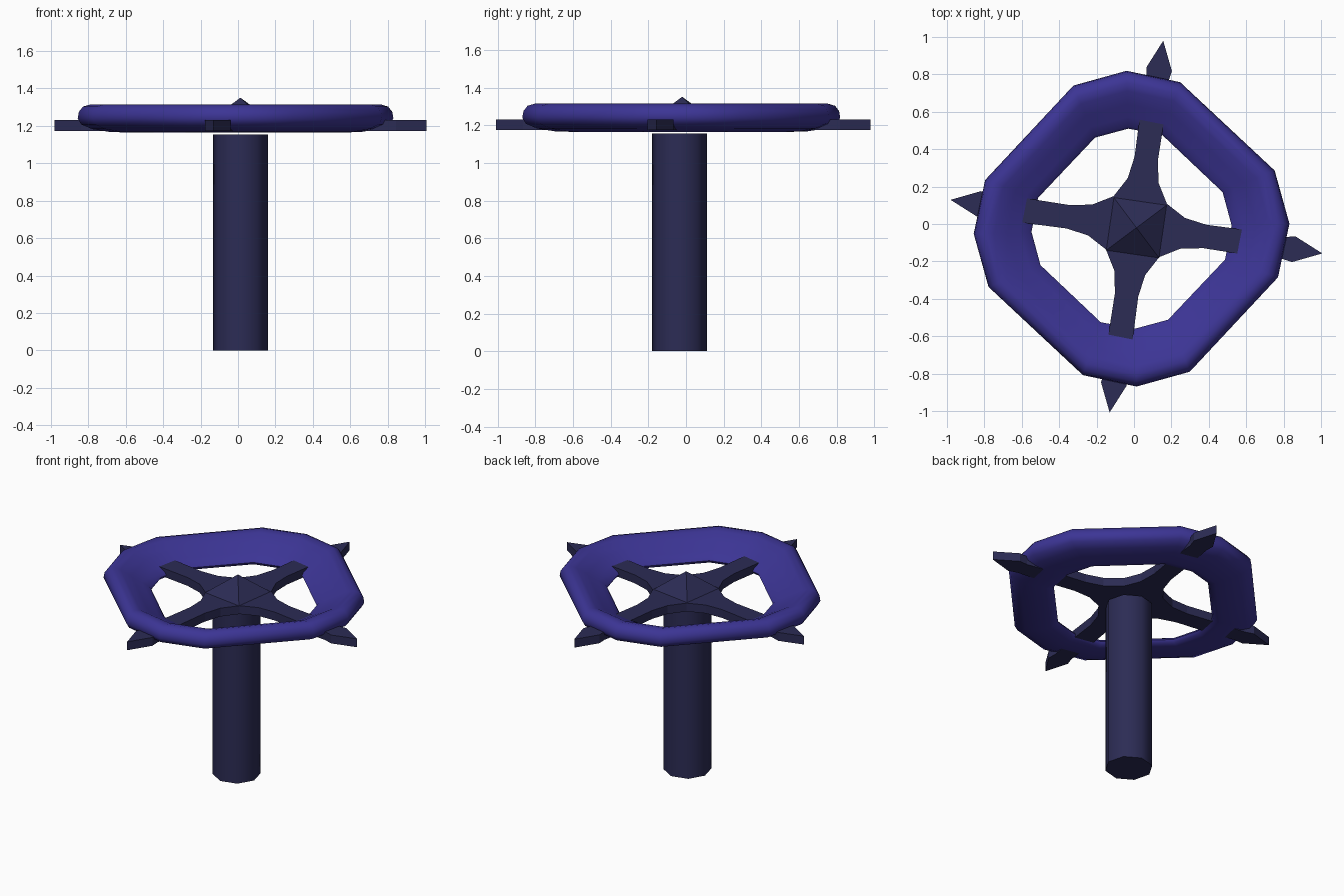
import bpy, bmesh, math
from mathutils import Matrix, Vector

if "Cube" in bpy.data.objects:
    bpy.data.objects.remove(bpy.data.objects["Cube"])


def material(name, color):
    m = bpy.data.materials.new(name)
    m.diffuse_color = color
    m.use_nodes = True
    m.node_tree.nodes["Principled BSDF"].inputs["Base Color"].default_value = m.diffuse_color
    return m


DARK = material("dark_slate", (0.025, 0.025, 0.09, 1))
PURPLE = material("deep_violet", (0.045, 0.035, 0.30, 1))


def finish(bm, name, mat, smooth_angle=None):
    bmesh.ops.recalc_face_normals(bm, faces=bm.faces)
    mesh = bpy.data.meshes.new(name)
    bm.to_mesh(mesh)
    bm.free()
    mesh.materials.append(mat)
    ob = bpy.data.objects.new(name, mesh)
    bpy.context.collection.objects.link(ob)
    if smooth_angle:
        bpy.ops.object.select_all(action='DESELECT')
        ob.select_set(True)
        bpy.context.view_layer.objects.active = ob
        bpy.ops.object.shade_smooth_by_angle(angle=math.radians(smooth_angle))
    return ob


def quarter_turns(points):
    """Repeat 2D points clockwise around the origin."""
    out = []
    for k in range(4):
        rot = Matrix.Rotation(-k * math.pi / 2, 2)
        out += [rot @ Vector(p) for p in points]
    return out


# Post: eight-sided column, open gap just below the spokes
bm = bmesh.new()
bmesh.ops.create_cone(bm, cap_ends=True, segments=8, radius1=0.148, radius2=0.148,
                      depth=1.155,
                      matrix=Matrix.Translation((0.013, -0.034, 0.5775))
                      @ Matrix.Rotation(math.radians(-8), 4, 'Z'))
finish(bm, "post", DARK, 50)

# Spokes: flat cross with pointed tips, slightly turned
CX, CY, TURN = 0.013, -0.014, math.radians(-8.2)
half = [(0.25, 0.083), (0.37, 0.063), (0.59, 0.066), (0.79, 0.058), (0.85, 0.069)]
arm = [(-0.144, 0.144)] + [(-w, r) for r, w in half] + [(0, 1.004)] \
    + [(w, r) for r, w in reversed(half)]
turn = Matrix.Rotation(TURN, 2)
outline = [turn @ p for p in quarter_turns(arm)]
bm = bmesh.new()
face = bm.faces.new([bm.verts.new((p.x + CX, p.y + CY, 1.174)) for p in outline])
top = bmesh.ops.extrude_face_region(bm, geom=[face])
bmesh.ops.translate(bm, vec=(0, 0, 0.057),
                    verts=[g for g in top["geom"] if isinstance(g, bmesh.types.BMVert)])
finish(bm, "spokes", DARK)

# Hub cap: low four-sided pyramid
bm = bmesh.new()
bmesh.ops.create_cone(bm, cap_ends=True, segments=4, radius1=0.203, radius2=0,
                      depth=0.121,
                      matrix=Matrix.Translation((CX, CY - 0.006, 1.2905))
                      @ Matrix.Rotation(TURN + math.pi / 4, 4, 'Z'))
finish(bm, "hub_cap", DARK)

# Rim: rounded-square ring with a dished cross-section
outer = quarter_turns([(-0.311, 0.765), (-0.027, 0.844), (0.26, 0.783)])
inner = quarter_turns([(-0.195, 0.487), (-0.017, 0.535), (0.165, 0.50)])
# (inner-to-outer fraction, height)
section = [(0.0, 1.19), (0.04, 1.172), (0.18, 1.165), (0.45, 1.168), (0.75, 1.183),
           (0.94, 1.208), (1.0, 1.24), (0.98, 1.275), (0.91, 1.303), (0.79, 1.314),
           (0.65, 1.304), (0.42, 1.268), (0.20, 1.232), (0.04, 1.207)]
bm = bmesh.new()
loops = []
for a, b in zip(inner, outer):
    loop = []
    for t, z in section:
        p = a.lerp(b, t)
        loop.append(bm.verts.new((p.x - 0.013, p.y - 0.025, z)))
    loops.append(loop)
n = len(section)
for i, loop in enumerate(loops):
    nxt = loops[(i + 1) % len(loops)]
    for j in range(n):
        k = (j + 1) % n
        bm.faces.new((loop[j], loop[k], nxt[k], nxt[j]))
finish(bm, "rim", PURPLE, 60)
